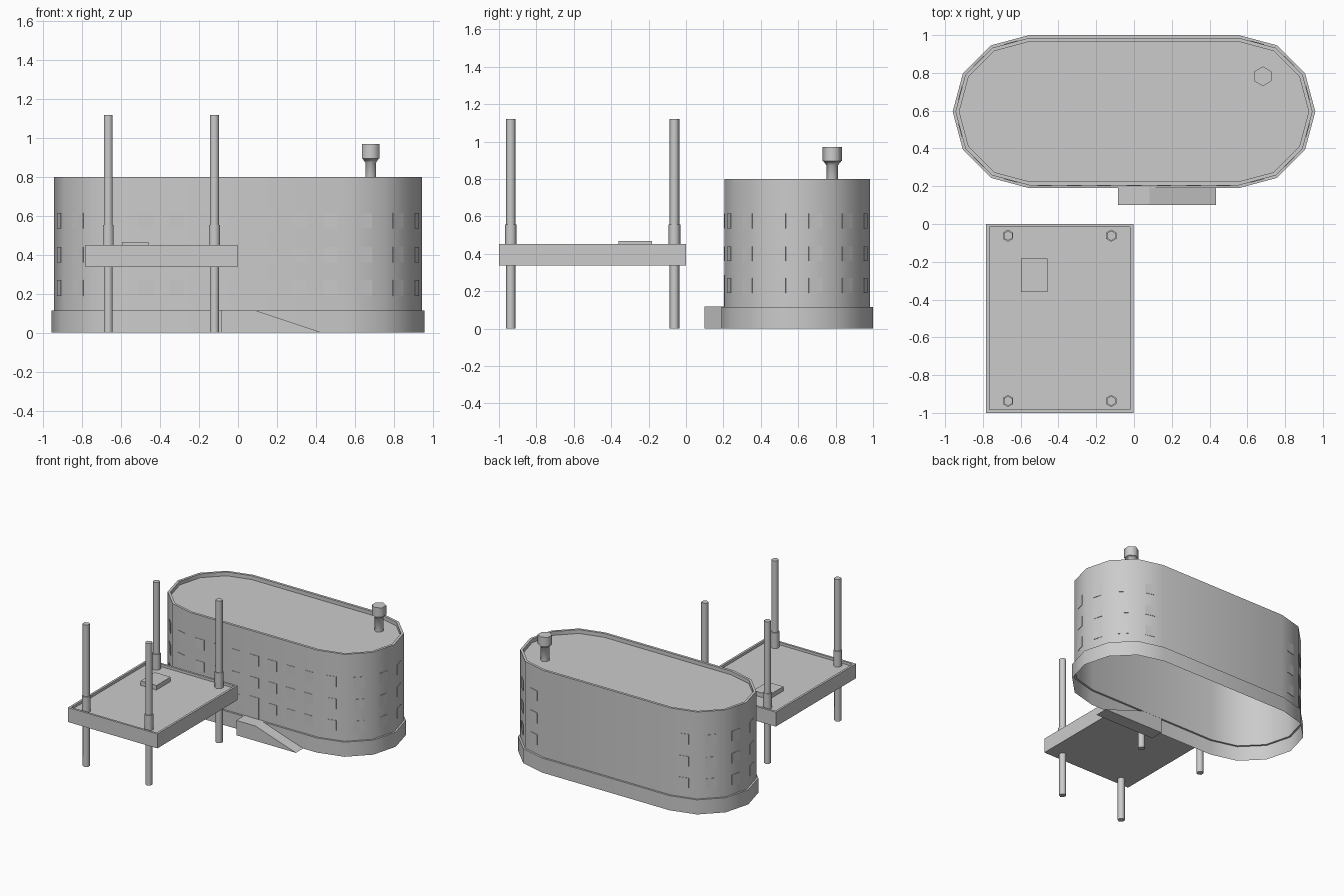
import bpy, bmesh
from math import sin, cos, pi, radians
from mathutils import Vector

if "Cube" in bpy.data.objects:
    bpy.data.objects.remove(bpy.data.objects["Cube"])

CX, CY = 0.555, 0.595   # arc centre of the rounded building ends


def finish(bm, name, smooth=None):
    bmesh.ops.recalc_face_normals(bm, faces=bm.faces)
    me = bpy.data.meshes.new(name)
    bm.to_mesh(me)
    bm.free()
    ob = bpy.data.objects.new(name, me)
    bpy.context.collection.objects.link(ob)
    if smooth:
        bpy.ops.object.select_all(action='DESELECT')
        ob.select_set(True)
        bpy.context.view_layer.objects.active = ob
        bpy.ops.object.shade_smooth_by_angle(angle=radians(smooth))
    return ob


def loft(name, rings, cap_start=True, cap_end=True, smooth=None):
    """Skin a stack of matching closed loops."""
    bm = bmesh.new()
    vs = [[bm.verts.new(p) for p in r] for r in rings]
    n = len(vs[0])
    for a, b in zip(vs, vs[1:]):
        for i in range(n):
            j = (i + 1) % n
            bm.faces.new((a[i], a[j], b[j], b[i]))
    if cap_end:
        bm.faces.new(vs[-1])
    if cap_start:
        bm.faces.new(vs[0][::-1])
    return finish(bm, name, smooth)


def stadium(r, z):
    pts = []
    for s, start in ((1, -90), (-1, 90)):
        for k in range(7):
            a = radians(start + 30 * k)
            pts.append((s * CX + r * cos(a), CY + r * sin(a), z))
    return pts


def hexagon(x, y, r, z):
    return [(x + r * sin(-k * pi / 3), y + r * cos(k * pi / 3), z) for k in range(6)]


def rect(x0, x1, y0, y1, z):
    return [(x0, y0, z), (x1, y0, z), (x1, y1, z), (x0, y1, z)]


def add_panel(bm, x, y, z, ang, w, h, out=0.003):
    """Thin raised panel on a wall whose outward direction is ang."""
    n = Vector((cos(ang), sin(ang), 0))
    t = Vector((-sin(ang), cos(ang), 0))
    c = Vector((x, y, z))
    back, front = [[bm.verts.new(c + t * (sx * w / 2) + Vector((0, 0, sz * h / 2)) + n * d)
                    for sx, sz in ((-1, -1), (1, -1), (1, 1), (-1, 1))]
                   for d in (0, out)]
    bm.faces.new(front)
    for i in range(4):
        j = (i + 1) % 4
        bm.faces.new((back[i], back[j], front[j], front[i]))


# building shell: plinth, wall, parapet and sunken roof, open underneath
loft("building_shell",
     [stadium(r, z) for r, z in ((0.405, 0), (0.405, 0.115), (0.39, 0.115),
                                 (0.39, 0.80), (0.37, 0.80), (0.37, 0.77))],
     cap_start=False, smooth=35)

# windows: seven along the front, six around each end, three rows
bm = bmesh.new()
apothem = 0.39 * cos(radians(15))
for row, z in enumerate((0.23, 0.40, 0.575)):
    for i in range(-3, 4):
        if row or i:
            add_panel(bm, i * 0.158, CY - 0.39, z, -pi / 2, 0.075, 0.08)
    for s, start in ((1, -75), (-1, 105)):
        for k in range(6):
            a = radians(start + 30 * k)
            add_panel(bm, s * CX + apothem * cos(a), CY + apothem * sin(a), z, a, 0.075, 0.08)
finish(bm, "windows")

# door
bm = bmesh.new()
add_panel(bm, 0, CY - 0.39, 0.2, -pi / 2, 0.077, 0.17)
finish(bm, "door")

# entrance ramp
side = [(-0.085, 0), (0.435, 0), (0.083, 0.117), (-0.085, 0.117)]
loft("entrance_ramp", [[(x, y, z) for x, z in side] for y in (0.10, 0.204)])

# roof vent
loft("roof_vent", [hexagon(0.682, 0.782, r, z) for r, z in
                   ((0.032, 0.77), (0.032, 0.875), (0.05, 0.897), (0.052, 0.897), (0.052, 0.97))],
     smooth=62)

# raised platform with a low rim
x0, x1, y0, y1, m = -0.783, -0.003, -1.0, 0.0, 0.017
loft("platform", [rect(x0, x1, y0, y1, 0.338), rect(x0, x1, y0, y1, 0.452),
                  rect(x0 + m, x1 - m, y0 + m, y1 - m, 0.452),
                  rect(x0 + m, x1 - m, y0 + m, y1 - m, 0.432)])
loft("platform_hatch", [rect(-0.597, -0.459, -0.36, -0.183, z) for z in (0.43, 0.467)])

# four legs with collars
for x in (-0.667, -0.121):
    for y in (-0.937, -0.062):
        loft("leg", [hexagon(x, y, 0.026, z) for z in (0, 1.12)], smooth=62)
        loft("leg_collar", [hexagon(x, y, 0.032, z) for z in (0.43, 0.555)], smooth=62)
